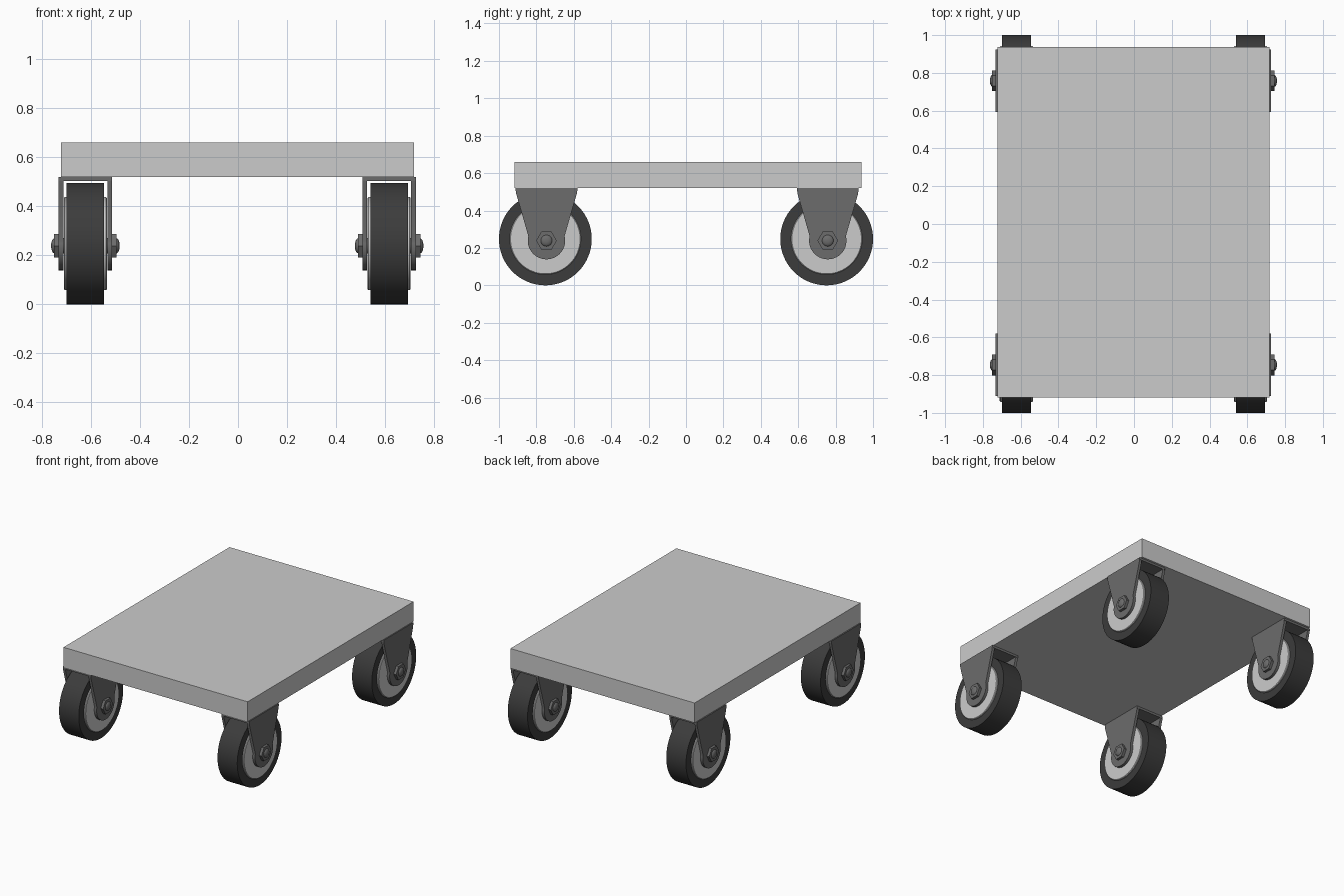
import bpy, bmesh, math

if "Cube" in bpy.data.objects:
    bpy.data.objects.remove(bpy.data.objects["Cube"])

def material(name, v):
    m = bpy.data.materials.new(name)
    m.diffuse_color = (v, v, v, 1)
    m.use_nodes = True
    m.node_tree.nodes["Principled BSDF"].inputs["Base Color"].default_value = m.diffuse_color
    return m

RUBBER = material("dark_rubber", 0.045)
STEEL = material("dark_steel", 0.15)

def finish(name, bm, mat=None, smooth=False):
    bmesh.ops.recalc_face_normals(bm, faces=bm.faces)
    me = bpy.data.meshes.new(name)
    bm.to_mesh(me)
    bm.free()
    ob = bpy.data.objects.new(name, me)
    bpy.context.collection.objects.link(ob)
    if mat:
        me.materials.append(mat)
    if smooth:
        bpy.ops.object.select_all(action='DESELECT')
        bpy.context.view_layer.objects.active = ob
        ob.select_set(True)
        bpy.ops.object.shade_smooth_by_angle(angle=math.radians(30))
    return ob

def lathe(name, profile, sides, loc, mat=None, closed=False, smooth=True):
    """Spin (x, radius) points around the x axis."""
    bm = bmesh.new()
    rings = []
    for x, r in profile:
        rings.append([bm.verts.new((loc[0] + x,
                                    loc[1] + r * math.cos(2 * math.pi * i / sides),
                                    loc[2] + r * math.sin(2 * math.pi * i / sides)))
                      for i in range(sides)])
    pairs = list(zip(rings, rings[1:]))
    if closed:
        pairs.append((rings[-1], rings[0]))
    for a, b in pairs:
        for i in range(sides):
            j = (i + 1) % sides
            bm.faces.new((a[i], a[j], b[j], b[i]))
    if not closed:
        bm.faces.new(rings[0])
        bm.faces.new(rings[-1])
    return finish(name, bm, mat, smooth)

def box(name, lo, hi, mat=None):
    bm = bmesh.new()
    bmesh.ops.create_cube(bm, size=1)
    for v in bm.verts:
        v.co = [(lo[k] + hi[k]) / 2 + v.co[k] * (hi[k] - lo[k]) for k in range(3)]
    return finish(name, bm, mat)

def fork_plate(name, x0, x1, y, zc):
    """Tapered side plate with a round lower end."""
    r, half, top = 0.1, 0.165, 0.52
    pts = [(half, top), (half - 0.003, 0.49)]
    pts += [(r * math.cos(a), zc + r * math.sin(a))
            for a in [math.radians(14 - 208 * i / 24) for i in range(25)]]
    pts += [(-half + 0.003, 0.49), (-half, top)]
    bm = bmesh.new()
    face = bm.faces.new([bm.verts.new((x0, y + p, z)) for p, z in pts])
    ext = bmesh.ops.extrude_face_region(bm, geom=[face])
    for v in ext["geom"]:
        if isinstance(v, bmesh.types.BMVert):
            v.co.x = x1
    return finish(name, bm, STEEL, True)

# Flat platform
box("deck", (-0.723, -0.918, 0.52), (0.718, 0.937, 0.66))

# Four casters
for sx, cx in (("left", -0.623), ("right", 0.617)):
    for sy, cy in (("front", -0.752), ("back", 0.752)):
        tag = f"{sy}_{sx}"
        c = (cx, cy, 0.248)
        by, bz = cy + 0.006, 0.239
        # Tyre and hub
        lathe(tag + "_tyre", [(-0.077, 0.185), (-0.077, 0.248), (0.077, 0.248), (0.077, 0.185)],
              64, c, RUBBER, closed=True)
        lathe(tag + "_hub", [(-0.088, 0.186), (-0.084, 0.19), (0.084, 0.19), (0.088, 0.186)], 64, c)
        # Fork
        for side, s in (("outer", -1), ("inner", 1)):
            fork_plate(f"{tag}_fork_plate_{side}", cx + s * 0.090, cx + s * 0.109, by, bz)
        box(tag + "_fork_top", (cx - 0.109, by - 0.165, 0.504), (cx + 0.109, by + 0.165, 0.52), STEEL)
        # Axle with domed ends, and hex nuts
        dome = [(0.126 + 0.014 * math.sin(t), 0.031 * math.cos(t))
                for t in [math.radians(15 * i) for i in range(6)]]
        axle = [(-x, r) for x, r in reversed(dome)] + dome
        lathe(tag + "_axle", axle, 24, (cx, by, bz), STEEL)
        for side, s in (("outer", -1), ("inner", 1)):
            lathe(f"{tag}_nut_{side}", [(s * 0.107, 0.055), (s * 0.128, 0.055)],
                  6, (cx, by, bz), STEEL, smooth=False)
